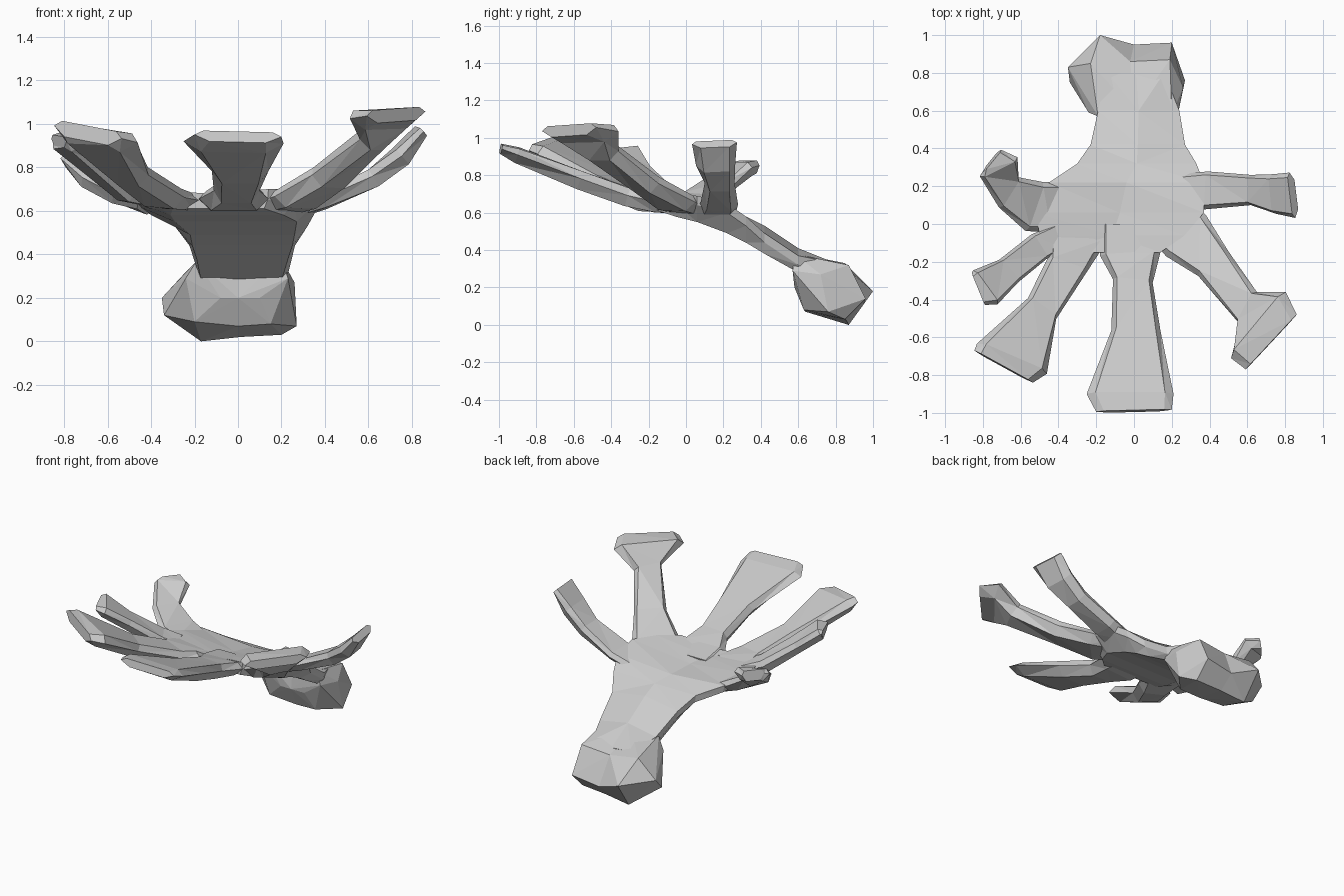
import bpy, bmesh
from mathutils import Vector

grey = bpy.data.materials.new("light grey")
grey.diffuse_color = (0.6, 0.6, 0.6, 1)


def finish(name, bm):
    bmesh.ops.recalc_face_normals(bm, faces=bm.faces[:])
    bmesh.ops.triangulate(bm, faces=bm.faces[:])
    mesh = bpy.data.meshes.new(name)
    bm.to_mesh(mesh)
    bm.free()
    mesh.materials.append(grey)
    obj = bpy.data.objects.new(name, mesh)
    bpy.context.collection.objects.link(obj)
    return obj


def skin(bm, rings):
    """Join equal vertex rings into a closed tube."""
    loops = [[bm.verts.new(p) for p in ring] for ring in rings]
    n = len(loops[0])
    for a, b in zip(loops, loops[1:]):
        for i in range(n):
            j = (i + 1) % n
            bm.faces.new((a[i], a[j], b[j], b[i]))
    bm.faces.new(loops[0])
    bm.faces.new(loops[-1][::-1])


def prong(name, sections):
    """Six-sided limb; each section is left xyz, right xyz, thickness."""
    mids = [(Vector(l) + Vector(r)) / 2 for l, r, t in sections]
    rings = []
    for i, (l, r, t) in enumerate(sections):
        l, r, c = Vector(l), Vector(r), mids[i]
        along = mids[min(i + 1, len(mids) - 1)] - mids[max(i - 1, 0)]
        half = (r - l) / 2
        down = half.cross(along).normalized()
        if down.z > 0:
            down.negate()
        rings.append([c - half * 0.8, c + half * 0.8,
                      c + half + down * t * 0.4, c + half * 0.65 + down * t,
                      c - half * 0.65 + down * t, c - half + down * t * 0.4])
    bm = bmesh.new()
    skin(bm, rings)
    return finish(name, bm)


def lobe(name, points):
    """Faceted lump around a few points."""
    bm = bmesh.new()
    for p in points:
        bm.verts.new(p)
    bmesh.ops.convex_hull(bm, input=bm.verts[:])
    bmesh.ops.delete(bm, geom=[v for v in bm.verts if not v.link_faces], context='VERTS')
    return finish(name, bm)


# Curved palm: y, left x, right x, edge z, middle z, bottom z, bottom left x, bottom right x
bm = bmesh.new()
palm = [(0.80, -0.14, 0.16, 0.33, 0.32, 0.20, -0.14, 0.16),
        (0.60, -0.19, 0.24, 0.37, 0.41, 0.28, -0.17, 0.20),
        (0.42, -0.23, 0.27, 0.49, 0.53, 0.38, -0.19, 0.23),
        (0.32, -0.30, 0.33, 0.58, 0.58, 0.44, -0.21, 0.25),
        (0.22, -0.45, 0.37, 0.65, 0.62, 0.49, -0.22, 0.26),
        (0.06, -0.52, 0.37, 0.69, 0.64, 0.55, -0.29, 0.27),
        (-0.06, -0.50, 0.27, 0.70, 0.66, 0.58, -0.31, 0.21),
        (-0.15, -0.43, 0.14, 0.70, 0.68, 0.61, -0.30, 0.12)]
skin(bm, [[(l, y, ze), ((l + r) / 2, y, zm), (r, y, ze),
           (r * 0.97, y, ze - 0.05), (br, y, zb), (bl, y, zb), (l * 0.97, y, ze - 0.05)]
          for y, l, r, ze, zm, zb, bl, br in palm])
finish("palm", bm)

# Two-lobed knob at the lower rear, with a shallow cleft along the seam
seam = [(0.0, 0.95, 0.11), (-0.02, 0.86, 0.30), (0.0, 0.60, 0.38),
        (0.0, 0.58, 0.20), (0.0, 0.64, 0.07), (0.01, 0.86, 0.02)]
lobe("rear_knob_left", seam + [
    (-0.18, 1.0, 0.18), (-0.35, 0.83, 0.20), (-0.34, 0.75, 0.12), (-0.24, 0.59, 0.29),
    (-0.17, 0.87, 0.0), (-0.20, 0.63, 0.09), (-0.08, 0.58, 0.20),
    (-0.23, 0.85, 0.33), (-0.19, 0.57, 0.37)])
lobe("rear_knob_right", seam + [
    (0.20, 0.96, 0.14), (0.27, 0.76, 0.07), (0.26, 0.72, 0.27), (0.23, 0.57, 0.29),
    (0.20, 0.85, 0.03), (0.15, 0.63, 0.08), (0.10, 0.58, 0.20),
    (0.19, 0.87, 0.32), (0.20, 0.58, 0.38)])

# Six spreading prongs
prong("front_prong", [
    ((-0.18, 0.0, 0.66), (0.14, 0.0, 0.66), 0.07),
    ((-0.18, -0.16, 0.69), (0.14, -0.14, 0.69), 0.09),
    ((-0.11, -0.28, 0.73), (0.10, -0.30, 0.73), 0.10),
    ((-0.12, -0.55, 0.82), (0.14, -0.55, 0.82), 0.10),
    ((-0.25, -0.89, 0.95), (0.21, -0.89, 0.94), 0.08),
    ((-0.20, -0.99, 0.97), (0.20, -0.98, 0.96), 0.05)])
prong("front_left_prong", [
    ((-0.45, 0.0, 0.68), (-0.15, -0.10, 0.67), 0.07),
    ((-0.45, -0.17, 0.72), (-0.24, -0.24, 0.70), 0.10),
    ((-0.55, -0.38, 0.81), (-0.40, -0.49, 0.80), 0.10),
    ((-0.82, -0.62, 1.01), (-0.45, -0.78, 0.95), 0.10),
    ((-0.84, -0.67, 1.02), (-0.53, -0.84, 0.96), 0.07)])
prong("left_prong", [
    ((-0.42, 0.0, 0.69), (-0.38, -0.14, 0.69), 0.07),
    ((-0.53, -0.05, 0.73), (-0.45, -0.18, 0.72), 0.09),
    ((-0.70, -0.18, 0.85), (-0.60, -0.30, 0.84), 0.08),
    ((-0.84, -0.24, 0.96), (-0.71, -0.42, 0.94), 0.08),
    ((-0.86, -0.26, 0.95), (-0.79, -0.43, 0.94), 0.05)])
prong("rear_left_prong", [
    ((-0.45, -0.04, 0.68), (-0.38, 0.22, 0.64), 0.07),
    ((-0.56, -0.04, 0.71), (-0.47, 0.22, 0.69), 0.08),
    ((-0.70, 0.08, 0.78), (-0.60, 0.24, 0.77), 0.08),
    ((-0.81, 0.24, 0.87), (-0.61, 0.34, 0.87), 0.08),
    ((-0.79, 0.28, 0.88), (-0.70, 0.39, 0.88), 0.07)])
prong("rear_right_prong", [
    ((0.26, 0.27, 0.63), (0.26, 0.06, 0.65), 0.07),
    ((0.38, 0.28, 0.67), (0.37, 0.08, 0.68), 0.07),
    ((0.60, 0.26, 0.79), (0.60, 0.10, 0.79), 0.09),
    ((0.71, 0.26, 0.89), (0.73, 0.05, 0.88), 0.09),
    ((0.81, 0.27, 0.99), (0.84, 0.03, 0.98), 0.05)])
prong("front_right_prong", [
    ((0.28, 0.12, 0.65), (0.06, -0.04, 0.66), 0.07),
    ((0.37, 0.06, 0.69), (0.16, -0.16, 0.70), 0.09),
    ((0.49, -0.13, 0.79), (0.33, -0.26, 0.80), 0.10),
    ((0.63, -0.35, 0.96), (0.54, -0.52, 0.96), 0.10),
    ((0.79, -0.35, 1.07), (0.50, -0.70, 1.06), 0.10),
    ((0.86, -0.48, 1.08), (0.59, -0.77, 1.06), 0.06)])
